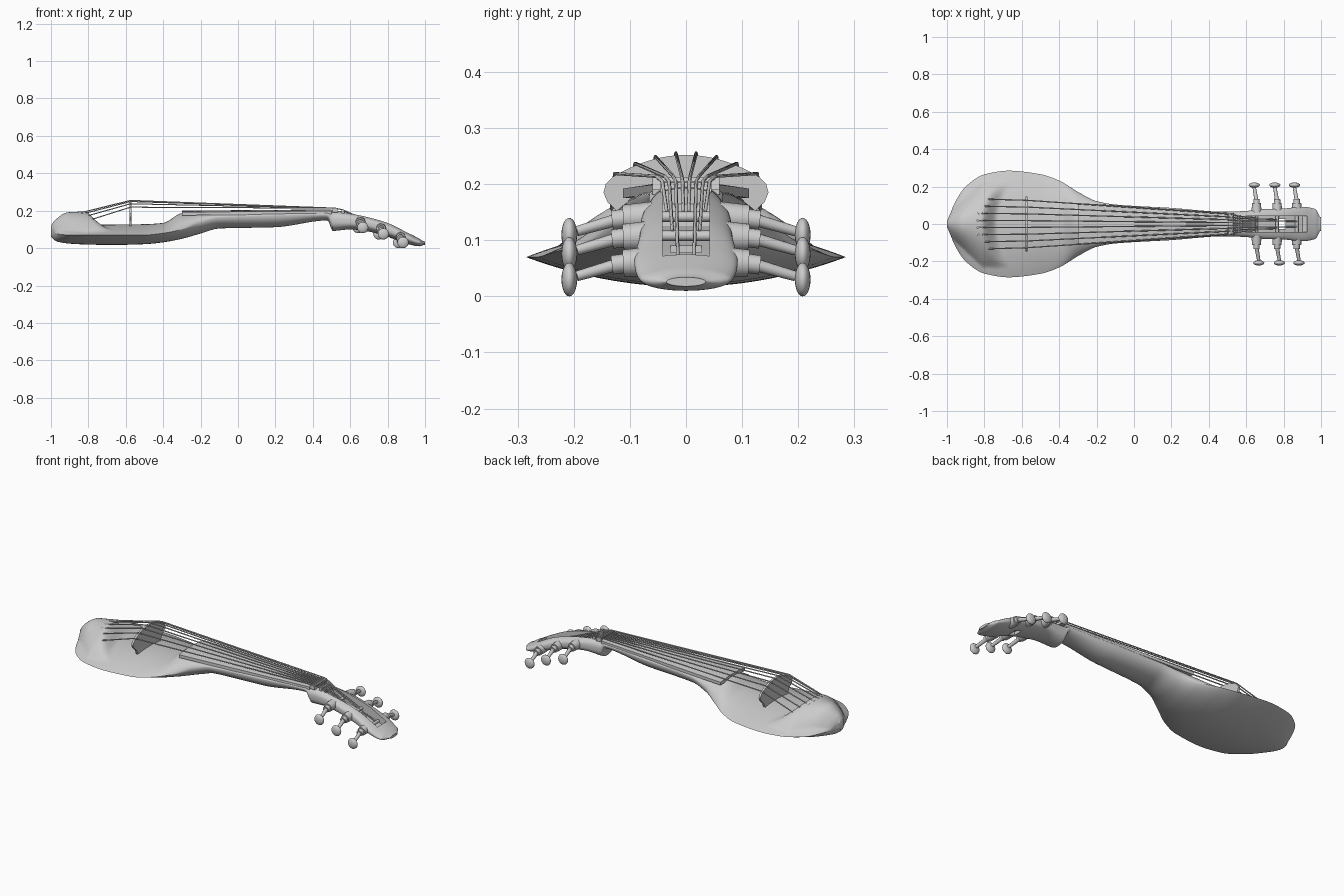
import bpy, bmesh, math
from mathutils import Vector

cube = bpy.data.objects.get("Cube")
if cube:
    bpy.data.objects.remove(cube)

grey = bpy.data.materials.new("plain grey")
grey.use_nodes = True
grey.diffuse_color = (0.6, 0.6, 0.6, 1)
grey.node_tree.nodes["Principled BSDF"].inputs["Base Color"].default_value = grey.diffuse_color


def finish(name, bm, smooth=True):
    bmesh.ops.recalc_face_normals(bm, faces=bm.faces)
    mesh = bpy.data.meshes.new(name)
    bm.to_mesh(mesh)
    bm.free()
    obj = bpy.data.objects.new(name, mesh)
    bpy.context.collection.objects.link(obj)
    mesh.materials.append(grey)
    if smooth:
        bpy.ops.object.select_all(action="DESELECT")
        obj.select_set(True)
        bpy.context.view_layer.objects.active = obj
        bpy.ops.object.shade_smooth_by_angle(angle=math.radians(40))
    return obj


def loft(name, rings):
    bm = bmesh.new()
    loops = [[bm.verts.new(p) for p in ring] for ring in rings]
    n = len(loops[0])
    for a, b in zip(loops, loops[1:]):
        for i in range(n):
            bm.faces.new((a[i], a[(i + 1) % n], b[(i + 1) % n], b[i]))
    bm.faces.new(loops[0])
    bm.faces.new(loops[-1])
    return finish(name, bm)


def tube(name, start, end, r1, r2=None, sides=16):
    start, end = Vector(start), Vector(end)
    bm = bmesh.new()
    bmesh.ops.create_cone(bm, cap_ends=True, segments=sides, radius1=r1,
                          radius2=r2 or r1, depth=(end - start).length)
    turn = (end - start).to_track_quat("Z", "Y")
    for v in bm.verts:
        v.co = turn @ v.co + (start + end) / 2
    return finish(name, bm)


def ball(name, centre, scale):
    bm = bmesh.new()
    bmesh.ops.create_uvsphere(bm, u_segments=20, v_segments=12, radius=1)
    for v in bm.verts:
        v.co = Vector(c + s * p for c, s, p in zip(centre, scale, v.co))
    return finish(name, bm)


def step(t):
    t = min(max(t, 0), 1)
    return t * t * (3 - 2 * t)


# Stations along the body: x, half width, top, edge, bottom, roundness power
STATIONS = [
    (-1, .02, .1, .085, .06, .5), (-.985, .05, .11, .08, .045, .7),
    (-.96, .11, .113, .075, .033, .9), (-.9, .2, .118, .07, .024, 1),
    (-.8, .265, .123, .07, .019, 1), (-.67, .285, .126, .07, .017, 1),
    (-.5, .266, .128, .07, .021, 1), (-.4, .232, .135, .08, .031, .9),
    (-.3, .172, .187, .1, .05, .7), (-.2, .122, .194, .14, .078, .5),
    (-.1, .104, .195, .165, .105, .5), (.2, .086, .197, .175, .112, .5),
    (.48, .066, .2, .18, .148, .5), (.505, .066, .2, .15, .092, .4),
    (.6, .07, .19, .145, .1, .35), (.7, .08, .168, .13, .088, .35),
    (.8, .083, .138, .1, .06, .35), (.9, .092, .088, .06, .024, .4),
    (.97, .08, .05, .03, .01, .5), (1, .035, .034, .026, .018, .5),
]


def station(x):
    """Smooth interpolation without overshoot between the stations."""
    i = max(k for k in range(len(STATIONS) - 1) if STATIONS[k][0] <= x)

    def slope(k, c):
        if k in (0, len(STATIONS) - 1):
            return 0
        p, q, r = STATIONS[k - 1:k + 2]
        a, b = (q[c] - p[c]) / (q[0] - p[0]), (r[c] - q[c]) / (r[0] - q[0])
        return 2 * a * b / (a + b) if a * b > 0 else 0

    a, b = STATIONS[i], STATIONS[i + 1]
    h = b[0] - a[0]
    t = (x - a[0]) / h
    s = step(t)
    return [a[c] + (b[c] - a[c]) * s + h * t * (1 - t) *
            (slope(i, c) * (1 - t) - slope(i + 1, c) * t) for c in range(1, 6)]


def tail_ridge(x, y):
    """Raised crescent that holds the string ends."""
    if x > -.55:
        return 0
    spread = min(.05 + .95 * (x + 1), .23)
    side = max(0, 1 - (y / spread) ** 2)
    return .074 * step((x + 1.05) / .14) * side * step((-.73 + 1.6 * y * y - x) / .09)


# Body, neck and peg head in one loft
rings = []
COUNT, HALF = 220, 40
for k in range(COUNT + 1):
    x = -math.cos(math.pi * k / COUNT) * .35 + (2 * k / COUNT - 1) * .65
    x = min(max(x, -1), 1)
    w, top, edge, bottom, power = station(x)
    ring = []
    for j in range(2 * HALF):
        angle = math.pi * j / HALF
        u = math.cos(angle)
        swell = max(0, 1 - u * u) ** power
        if j <= HALF:
            z = edge + (top - edge) * swell + tail_ridge(x, u * w)
        else:
            z = edge - (edge - bottom) * swell
        ring.append((x, u * w, z))
    rings.append(ring)
body = loft("body_and_neck", rings)


def prism(name, outline, half, axis="y"):
    """Extrude an outline symmetrically across one axis."""
    bm = bmesh.new()
    face = bm.faces.new([bm.verts.new((a, -half, b)) for a, b in outline])
    moved = bmesh.ops.extrude_face_region(bm, geom=[face])["geom"]
    bmesh.ops.translate(bm, vec=(0, 2 * half, 0),
                        verts=[v for v in moved if isinstance(v, bmesh.types.BMVert)])
    if axis == "x":
        for v in bm.verts:
            v.co = (v.co.y, v.co.x, v.co.z)
    return finish(name, bm, False)


# Slot in the peg head, with an opening through its floor
cutters = [
    prism("slot_cutter", [(.58, .3), (.58, .165), (.63, .125), (.7, .11), (.8, .082),
                          (.9, .046), (.925, .06), (.925, .3)], .042),
    prism("hole_cutter", [(.77, .2), (.77, 0), (.81, 0), (.81, .2)], .028)]
for cutter in cutters:
    cut = body.modifiers.new(cutter.name, "BOOLEAN")
    cut.operation = "DIFFERENCE"
    cut.solver = "EXACT"
    cut.object = cutter
    bpy.context.view_layer.objects.active = body
    bpy.ops.object.modifier_apply(modifier=cut.name)
    bpy.data.objects.remove(cutter)

# Fingerboard with a gently arched top
rings = []
for x, w, z in ((-.3, .112, .2), (-.1, .1, .202), (.5, .06, .207)):
    arch = [(x, w * u / 6, z - .008 * (u / 6) ** 2) for u in range(-6, 7)]
    rings.append(arch + [(x, w, z - .025), (x, -w, z - .025)])
loft("fingerboard", rings)

# Nut and string guide
prism("nut", [(.505, .19), (.505, .212), (.53, .212), (.535, .19)], .06)
prism("string_guide", [(.55, .185), (.555, .205), (.565, .203), (.57, .185)], .045)

# Bridge: fan-shaped plate
arc = [(y / 100, .252 - 2.3 * (y / 100) ** 2) for y in range(-13, 14)]
side = [(.143, .2), (.147, .185), (.14, .168), (.115, .145), (.1, .11)]
bridge = prism("bridge", arc + side + [(-y, z) for y, z in reversed(side)], .006, "x")
bridge.location.x = -.575

# Pegs: housing, shaft, button and an axle across the slot
PEGS = [(.655, .142), (.765, .108), (.87, .062)]
for x, z in PEGS:
    tube("peg_axle", (x, -.09, z), (x, .09, z), .009)
    for s, label in ((1, "left"), (-1, "right")):
        tip = (x - .012 * s, s * .195, z - .026)
        tube(label + "_peg_housing", (x, s * .06, z), (x, s * .112, z - .003), .027, .024)
        tube(label + "_peg_collar", (x, s * .108, z - .003), (x, s * .132, z - .006), .017)
        tube(label + "_peg_shaft", (x, s * .125, z - .006), tip, .011, .009)
        ball(label + "_peg_button", (tip[0], s * .208, z - .032), (.03, .014, .03))

# Strings from the tail ridge over bridge and nut to the pegs
for i in range(8):
    u = (i - 3.5) / 3.5
    y = .127 * u
    x, z = PEGS[min(i, 7 - i) % 3]
    tail = y * 1.05
    points = [(-.835 + 1.6 * tail ** 2, tail, .192 - 2.6 * tail ** 2),
              (-.575, y, .256 - 2.3 * y * y), (.518, .053 * u, .214),
              (.56, .042 * u, .205), (x, .034 * u, z + .008)]
    curve = bpy.data.curves.new("string", "CURVE")
    curve.dimensions = "3D"
    curve.bevel_depth = .0032
    curve.bevel_resolution = 1
    curve.use_fill_caps = True
    line = curve.splines.new("POLY")
    line.points.add(len(points) - 1)
    for point, co in zip(line.points, points):
        point.co = (*co, 1)
    curve.materials.append(grey)
    bpy.context.collection.objects.link(bpy.data.objects.new("string", curve))
    # Small end bead on the tail ridge
    ball("string_anchor", points[0], (.008, .006, .006))
